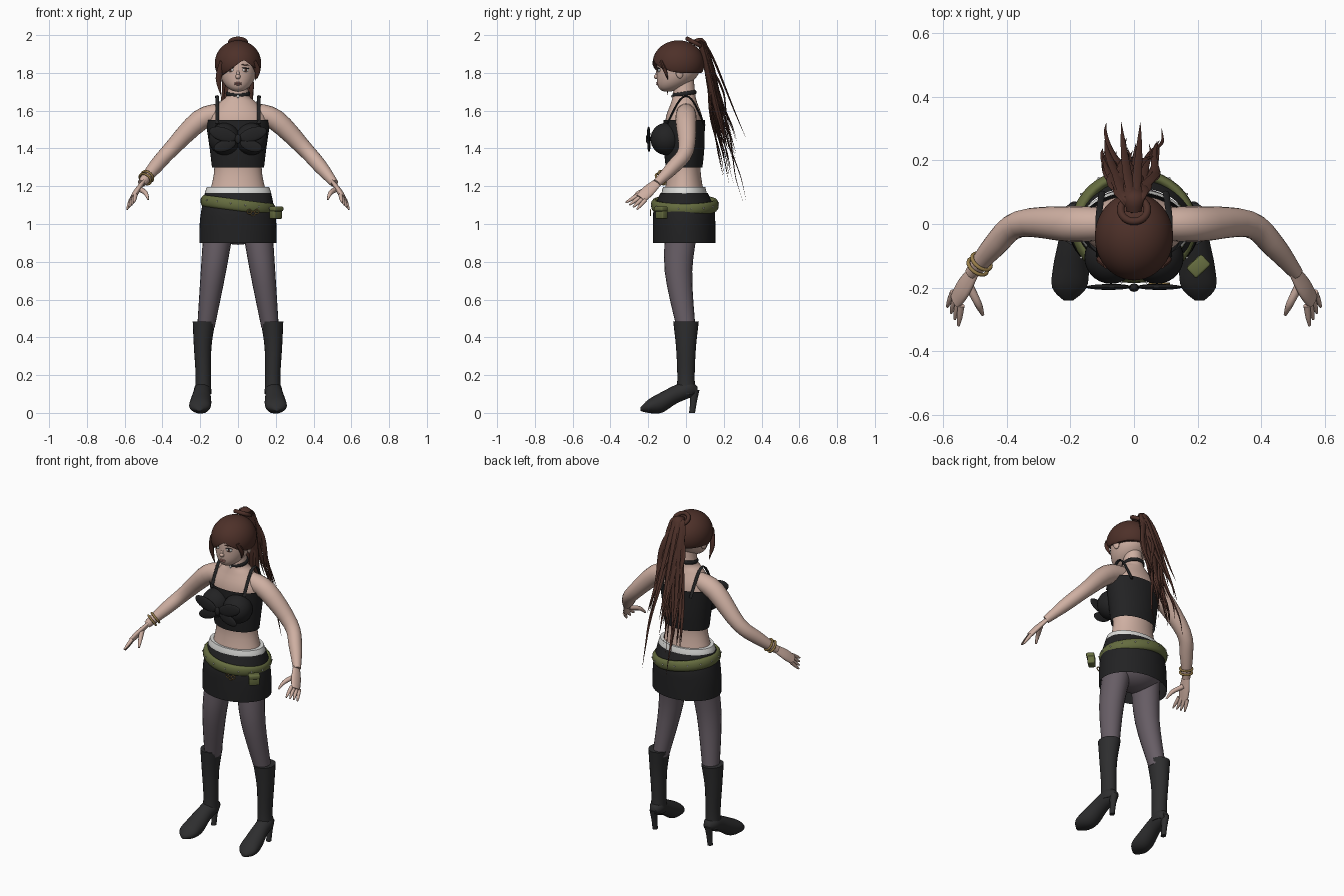
import bpy, bmesh, math, random
from mathutils import Vector, Matrix, Euler

cube = bpy.data.objects.get("Cube")
if cube:
    bpy.data.objects.remove(cube)
random.seed(4)
X, Y, Z = Matrix.Identity(3)
SIDES = ((1, "left"), (-1, "right"))
parts = []


def material(name, *rgb):
    m = bpy.data.materials.new(name)
    m.use_nodes = True
    m.diffuse_color = (*rgb, 1)
    m.node_tree.nodes["Principled BSDF"].inputs["Base Color"].default_value = (*rgb, 1)
    return m


skin = material("skin", .62, .43, .36)
black = material("black cloth", .016, .016, .017)
leather = material("dark leather", .027, .027, .028)
tights = material("grey tights", .135, .11, .13)
hair = material("brown hair", .075, .03, .022)
olive = material("olive canvas", .13, .15, .05)
white = material("white", .72, .72, .7)
gold = material("gold", .32, .21, .07)
lip = material("lip pink", .42, .2, .17)


def finish(name, bm, mat):
    bmesh.ops.recalc_face_normals(bm, faces=bm.faces)
    mesh = bpy.data.meshes.new(name)
    bm.to_mesh(mesh)
    bm.free()
    mesh.materials.append(mat)
    ob = bpy.data.objects.new(name, mesh)
    bpy.context.collection.objects.link(ob)
    parts.append(ob)
    return ob


def smooth_path(rows, steps=4):
    """Catmull-Rom interpolation of ring centres and radii."""
    out = []
    last = len(rows) - 1
    for i in range(last):
        a, b, c, d = (rows[min(max(i + k, 0), last)] for k in (-1, 0, 1, 2))
        for t in (k / steps for k in range(steps)):
            out.append([q + t / 2 * (r - p + t * (2 * p - 5 * q + 4 * r - s + t * (3 * (q - r) + s - p)))
                        for p, q, r, s in zip(a, b, c, d)])
    return out + [rows[-1]]


def loft(name, rows, mat, axis=None, ref=Y, sides=20, caps=True, mirror=1):
    """Skin over elliptical rings, each given as x, y, z and two radii."""
    rows = smooth_path(rows)
    bm, rings = bmesh.new(), []
    for i, (x, y, z, a, b) in enumerate(rows):
        before, after = rows[max(i - 1, 0)], rows[min(i + 1, len(rows) - 1)]
        along = axis or (Vector(after[:3]) - Vector(before[:3])).normalized()
        u = ref.cross(along).normalized()
        v = along.cross(u)
        ring = []
        for k in range(sides):
            w = math.tau * k / sides
            q = Vector((x, y, z)) + u * a * math.cos(w) + v * b * math.sin(w)
            ring.append(bm.verts.new((q.x * mirror, q.y, q.z)))
        rings.append(ring)
    for low, high in zip(rings, rings[1:]):
        for k in range(sides):
            j = (k + 1) % sides
            bm.faces.new((low[k], low[j], high[j], high[k]))
    if caps:
        bm.faces.new(rings[0])
        bm.faces.new(rings[-1])
    return finish(name, bm, mat)


def upright(name, rows, mat, caps=True):
    """Vertical body shell from height, half width and half depth."""
    return loft(name, [(0, -.01, z, a, b) for z, a, b in rows], mat, axis=Z, sides=40, caps=caps)


def limb(name, rows, mat, flat=1, **options):
    """Tube from x, y, z and radius, thinned across by flat."""
    return loft(name, [(x, y, z, r * flat, r) for x, y, z, r in rows], mat, **options)


def ball(name, loc, size, mat, rot=(0, 0, 0), sides=20):
    bm = bmesh.new()
    bmesh.ops.create_uvsphere(bm, u_segments=sides, v_segments=sides // 2 + 2, radius=1,
                              matrix=Matrix.LocRotScale(Vector(loc), Euler(rot), Vector(size)))
    return finish(name, bm, mat)


def box(name, loc, size, mat, turn):
    bm = bmesh.new()
    bmesh.ops.create_cube(bm, size=1, matrix=Matrix.LocRotScale(Vector(loc), Euler((0, 0, turn)), Vector(size)))
    bmesh.ops.bevel(bm, geom=bm.edges[:], offset=.006, segments=2, affect='EDGES', profile=.5)
    return finish(name, bm, mat)


def hoop(name, loc, major, minor, mat, rot=(0, 0, 0), size=(1, 1, 1)):
    bpy.ops.mesh.primitive_torus_add(location=loc, rotation=rot, major_radius=major, minor_radius=minor,
                                     major_segments=40, minor_segments=10)
    ob = bpy.context.object
    ob.name = name
    ob.scale = size
    ob.data.materials.append(mat)
    parts.append(ob)


# Torso and head, with the lower half of the head drawn forward into a jaw
upright("torso", [(1.1, .17, .12), (1.25, .13, .09), (1.35, .13, .09), (1.54, .16, .1), (1.64, .1, .07),
                  (1.68, .06, .06), (1.78, .05, .05)], skin)
head = ball("head", (0, -.04, 1.83), (.1, .115, .13), skin, sides=36)
for v in head.data.vertices:
    v.co.y -= .06 * max(0, (1.83 - v.co.z) / .13) ** 2

# Face
ball("nose", (0, -.155, 1.78), (.013, .015, .013), skin)
ball("nose_bridge", (0, -.15, 1.8), (.008, .01, .025), skin, (-.2, 0, 0))
for name, z in (("upper_lip", 1.747), ("lower_lip", 1.739)):
    ball(name, (0, -.148, z), (.02, .01, .005), lip)
for s, side in SIDES:
    ball(side + "_eye", (s * .04, -.144, 1.815), (.018, .007, .01), white, (0, 0, s * .35))
    ball(side + "_iris", (s * .04, -.149, 1.815), (.008, .004, .009), hair)
    ball(side + "_lash", (s * .04, -.146, 1.825), (.021, .007, .003), leather, (0, s * .1, s * .35))
    ball(side + "_brow", (s * .04, -.146, 1.842), (.024, .006, .003), hair, (0, s * .1, s * .4))
    ball(side + "_ear", (s * .1, -.035, 1.8), (.01, .02, .03), skin, (.2, 0, s * .2))

# Hair cap, its lower edge clamped to a swept fringe line
cap = ball("hair_cap", (0, -.04, 1.85), (.123, .137, .122), hair, sides=64)
for v in cap.data.vertices:
    front = min(1, max(0, (-v.co.y - .03) / .07))
    fringe = 1.87 - .75 * abs(v.co.x - .03)
    v.co.z = max(v.co.z, front * fringe + (1 - front) * 1.8)
for s, side, drop in ((1, "left", .1), (-1, "right", .18)):
    limb(side + "_side_lock", [(.08, -.13, 1.86, .018), (.103, -.11, 1.86 - drop / 2, .016),
                               (.09, -.095, 1.86 - drop, .001)], hair, flat=.6, ref=X, sides=10, mirror=s)


# Ponytail: a gathered core and loose curling ribbons
def strand(name, x, back, end, width, wave=0, flat=.4):
    rows = []
    for k in range(11):
        t = k / 10
        rise = -.03 if k == 0 else 0
        rows.append((x * t ** .7 + wave * math.sin(9 * t),
                     .04 + .12 * math.sqrt(t) + back * t + .06 * t ** 3 + wave * math.sin(12 * t) * t,
                     1.99 + rise - (1.99 - end) * t ** 1.4,
                     width * min(1, .5 + 2 * t) * (1.02 - t ** 3)))
    limb(name, rows, hair, flat=flat, ref=X, sides=8)


hoop("hair_tie", (0, .045, 1.96), .042, .012, hair, (-.5, 0, 0))
strand("ponytail_core", 0, 0, 1.4, .045, flat=.6)
for i in range(30):
    strand("ponytail_strand", random.uniform(-.1, .1), random.uniform(-.03, .05), random.uniform(1.2, 1.5),
           random.uniform(.01, .02), random.uniform(-.02, .02))
for x in (-.04, .02):
    strand("ponytail_outer_ribbon", x, .1, 1.45, .015)
for x in (-.08, .08):
    strand("ponytail_tip", x, .09, 1.12, .015, x / 5)

# Choker and cropped top
hoop("choker", (0, -.008, 1.69), .058, .007, black, (.15, 0, 0), (1, 1, 1.6))
ball("choker_pendant", (0, -.074, 1.676), (.007, .005, .008), white, sides=10)
upright("cropped_top", [(1.3, .138, .097), (1.4, .15, .107), (1.55, .172, .11)], black, caps=False)
for s, side in SIDES:
    ball(side + "_bust", (s * .072, -.105, 1.45), (.084, .083, .085), black, sides=28)
    limb(side + "_strap", [(.11, -.1, 1.53, .01), (.11, -.03, 1.66, .01), (.11, .03, 1.66, .01),
                           (.1, .1, 1.52, .01)], black, flat=.5, ref=X, sides=8, mirror=s)
    ball(side + "_bow_wing", (s * .08, -.198, 1.475), (.075, .009, .036), black, (0, -s * .3, 0))
    ball(side + "_bow_tail", (s * .07, -.196, 1.415), (.06, .008, .03), black, (0, s * .3, 0))
ball("bow_knot", (0, -.2, 1.45), (.016, .013, .026), black)

# Skirt, waistband and tilted belt
upright("skirt", [(.9, .205, .165), (1, .203, .165), (1.08, .193, .16), (1.165, .175, .125)], black, caps=False)
upright("waistband", [(1.13, .165, .115), (1.16, .176, .12), (1.195, .165, .112)], white)
tilt = math.atan(.13)
hoop("belt", (0, -.006, 1.1), .18, .02, olive, (0, tilt, 0), (1, .9, 1.6))
for i in range(16):
    a = math.tau * (i + .5) / 16
    x, y = .2 * math.cos(a), .18 * math.sin(a)
    ball("belt_stud", (x, y - .006, 1.105 - .13 * x), [.004] * 3, white, sides=8)
box("belt_pouch", (.2, -.13, 1.055), (.06, .04, .055), olive, .75)
box("pouch_flap", (.203, -.133, 1.08), (.065, .045, .025), olive, .75)
for k in range(3):
    hoop("belt_charm", (.06 + .02 * k, -.187, 1.065 - .01 * (k % 2)), .011, .003, gold, (math.pi / 2, 0, 0))
ball("hips", (0, -.01, 1), (.17, .125, .11), tights)

# Arms and hands, the fingers fanned across the palm
across = Vector((.6, 1, -.6)).normalized()
for s, side in SIDES:
    limb(side + "_arm", [(.08, 0, 1.59, .05), (.2, 0, 1.55, .056), (.36, 0, 1.39, .042), (.44, -.07, 1.3, .037),
                         (.51, -.155, 1.215, .022)], skin, mirror=s)
    limb(side + "_palm", [(.5, -.145, 1.225, .023), (.535, -.2, 1.175, .034), (.56, -.24, 1.135, .03)],
         skin, flat=.45, mirror=s)
    for k in (-1.5, -.5, .5, 1.5):
        base = Vector((.555, -.235, 1.14)) + across * .018 * k
        tip = base + Vector((.014, -.055, -.045)) + across * .008 * k
        limb(side + "_finger", [(*base, .011), (*base.lerp(tip, .6), .009), (*tip, .004)], skin, sides=10, mirror=s)
    limb(side + "_thumb", [(.52, -.19, 1.185, .014), (.49, -.25, 1.165, .012), (.475, -.285, 1.13, .005)],
         skin, sides=10, mirror=s)

    # Legs and heeled boots
    limb(side + "_leg", [(.1, -.02, 1, .088), (.13, -.04, .75, .073), (.17, 0, .45, .05)],
         tights, flat=.92, axis=Z, mirror=s)
    limb(side + "_boot_shaft", [(.18, 0, .485, .068), (.187, 0, .35, .053), (.184, 0, .2, .046), (.185, 0, .1, .05)],
         leather, flat=.88, axis=Z, mirror=s)
    foot = [(.06, .1, .14, .02), (.02, .08, .17, .044), (-.05, .05, .15, .046), (-.13, 0, .11, .056),
            (-.2, 0, .07, .054), (-.24, .01, .03, .015)]
    loft(side + "_boot_foot", [(.187 - .08 * y, y, (low + top) / 2, wide, (top - low) / 2)
                               for y, low, top, wide in foot], leather, axis=-Y, ref=Z, mirror=s)
    limb(side + "_boot_heel", [(.187, .045, .12, .026), (.187, .04, .06, .018), (.187, .032, 0, .016)],
         leather, flat=.9, axis=Z, mirror=s)

# Bracelets around the right wrist
wrist = Vector((-.485, -.126, 1.245))
forearm = Vector((-.5, -.65, -.57))
for shift in (-.012, .012):
    hoop("bracelet", wrist + forearm * shift, .034, .006, gold, forearm.to_track_quat('Z', 'Y').to_euler())

# Smooth shading with crisp edges
bpy.ops.object.select_all(action='DESELECT')
for ob in parts:
    ob.select_set(True)
bpy.context.view_layer.objects.active = parts[0]
bpy.ops.object.shade_smooth_by_angle(angle=math.radians(50))
